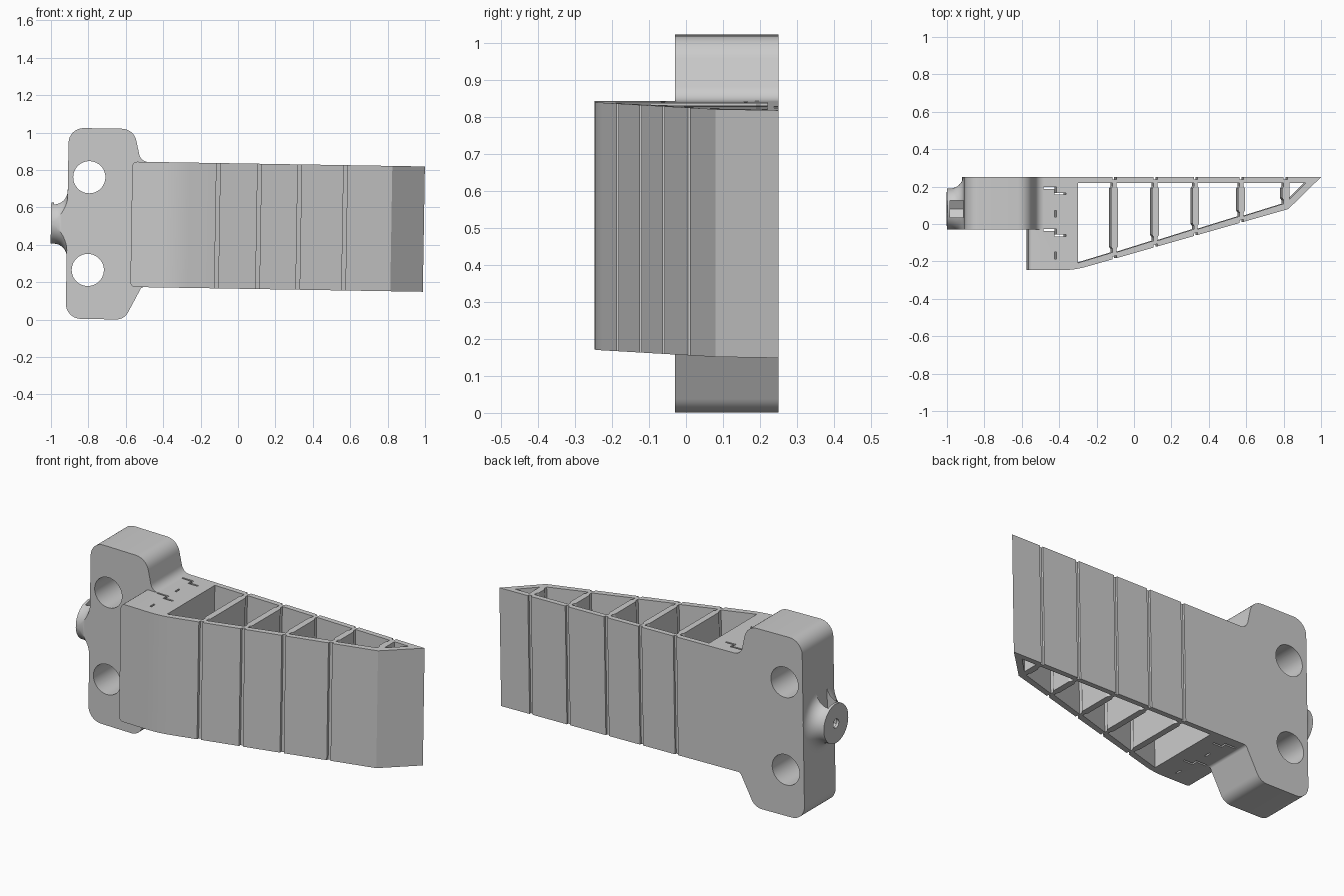
import bpy, bmesh, math
from mathutils import Vector, Matrix

cube = bpy.data.objects.get("Cube")
if cube:
    bpy.data.objects.remove(cube, do_unlink=True)

grey = bpy.data.materials.new("plain grey")
grey.use_nodes = True
COLOUR = (0.6, 0.6, 0.6, 1)
grey.diffuse_color = COLOUR
grey.node_tree.nodes["Principled BSDF"].inputs["Base Color"].default_value = COLOUR

HALF = 0.335                       # half height of the finger
TILT = Matrix.Translation((0, 0, 0.515)) @ Matrix.Rotation(0.0165, 4, 'Y') \
    @ Matrix.Translation((0, 0, -0.015))


def finish(name, bm):
    bmesh.ops.recalc_face_normals(bm, faces=bm.faces)
    me = bpy.data.meshes.new(name)
    bm.to_mesh(me)
    bm.free()
    me.materials.append(grey)
    ob = bpy.data.objects.new(name, me)
    bpy.context.collection.objects.link(ob)
    return ob


def prism(bm, pts, lo, hi, axis='Z'):
    """Extrude a closed outline along z, or an x-z outline along y."""
    place = (lambda p, h: (p[0], p[1], h)) if axis == 'Z' else (lambda p, h: (p[0], h, p[1]))
    a = [bm.verts.new(place(p, lo)) for p in pts]
    b = [bm.verts.new(place(p, hi)) for p in pts]
    bm.faces.new(a)
    bm.faces.new(b[::-1])
    for i in range(len(pts)):
        j = (i + 1) % len(pts)
        bm.faces.new((a[i], b[i], b[j], a[j]))


def rounded(corners, steps=8):
    """Replace each (x, y, radius) corner by a tangent arc."""
    out = []
    for i, (x, y, r) in enumerate(corners):
        p = Vector((x, y))
        if r == 0:
            out.append(p)
            continue
        u = (Vector(corners[i - 1][:2]) - p).normalized()
        v = (Vector(corners[(i + 1) % len(corners)][:2]) - p).normalized()
        half = u.angle(v) / 2
        c = p + (u + v).normalized() * r / math.sin(half)
        t = r / math.tan(half)
        s, e = p + u * t - c, p + v * t - c
        out += [c + s.slerp(e, k / steps).normalized() * r for k in range(steps + 1)]
    return out


def boolean(ob, other, op):
    m = ob.modifiers.new(op, 'BOOLEAN')
    m.operation, m.object, m.solver = op, other, 'EXACT'
    bpy.context.view_layer.objects.active = ob
    bpy.ops.object.modifier_apply(modifier=m.name)
    bpy.data.objects.remove(other, do_unlink=True)


# Finger body: tapered outline, rounded top and bottom edges at the root
X0, Y0, Y1 = -0.57, -0.247, 0.25
bm = bmesh.new()
prism(bm, rounded([(X0, Y0, 0), (-0.325, Y0, 0.5), (0.82, 0.08, 0), (0.994, Y1, 0), (X0, Y1, 0)]),
      -HALF, HALF)
root = [e for e in bm.edges if all(v.co.x < X0 + 0.001 for v in e.verts)
        and abs(e.verts[0].co.z - e.verts[1].co.z) < 0.001]
bmesh.ops.bevel(bm, geom=root, offset=0.025, segments=4, profile=0.5, affect='EDGES')
body = finish("gripper_finger", bm)

# Mounting block with filleted shoulders
bm = bmesh.new()
prism(bm, rounded([(-0.913, 0.51, 0.08), (-0.565, 0.51, 0.08), (-0.525, HALF, 0.05),
                   (-0.42, HALF, 0), (-0.42, -HALF, 0), (-0.51, -HALF, 0.02),
                   (-0.60, -0.51, 0.07), (-0.913, -0.51, 0.08)]), -0.03, Y1, 'Y')
boolean(body, finish("mounting_block", bm), 'UNION')


# Open cells between necked ribs
def front(x):                      # outer sloping face
    return 0.08 + (x - 0.82) * 0.2845


def rib_side(x, side):
    lo, hi, neck = front(x) + 0.033, 0.22, 0.03
    xn, xw = x + side * 0.01, x + side * 0.018
    return [(xn, lo), (xn, lo + neck * 0.6), (xw, lo + neck),
            (xw, hi - neck), (xn, hi - neck * 0.6), (xn, hi)]


ribs = [-0.11, 0.11, 0.325, 0.57, 0.805]
bm = bmesh.new()
left = [(-0.305, -0.208), (-0.305, 0.22)]
for x in ribs:
    # outline runs up the left side, then down the rib on the right
    prism(bm, left + rib_side(x, -1)[::-1], -1, 1)
    left = rib_side(x, 1)
prism(bm, [(0.825, 0.13), (0.915, 0.22), (0.825, 0.22)], -1, 1)

# Hinge grooves on both outer faces
for x in ribs:
    prism(bm, [(x - 0.01, 0.238), (x + 0.01, 0.238), (x + 0.01, 0.3), (x - 0.01, 0.3)], -1, 1)
    if x < 0.8:
        prism(bm, [(x + dx, front(x + dx) + dy) for dx, dy in
                   ((-0.01, 0.013), (0.01, 0.013), (0.01, -0.05), (-0.01, -0.05))], -1, 1)

# Thin slits through the solid root
T = 0.005
for y in (0.177, -0.047):
    prism(bm, [(-0.49, y + 0.02), (-0.42, y + 0.02), (-0.42, y - 0.01), (-0.37, y - 0.01),
               (-0.37, y - 0.02), (-0.43, y - 0.02), (-0.43, y + 0.01), (-0.49, y + 0.01)], -1, 1)
    prism(bm, [(-0.425 + a * T, y - 0.122 + b * 0.018) for a, b in
               ((-1, -1), (1, -1), (1, 1), (-1, 1))], -1, 1)
boolean(body, finish("cell_cutter", bm), 'DIFFERENCE')

# Two bolt holes
bm = bmesh.new()
for z in (0.248, -0.248):
    ring = [2 * math.pi * k / 48 for k in range(48)]
    prism(bm, [(-0.799 + 0.086 * math.cos(a), z + 0.086 * math.sin(a)) for a in ring], -0.2, 0.4, 'Y')
boolean(body, finish("bolt_hole_cutter", bm), 'DIFFERENCE')

# Flared boss, trimmed flush with the block's front and back
BY = 0.08
bm = bmesh.new()
profile = [(-1.0, 0.0), (-1.0, 0.11)]
for k in range(9):
    a = math.pi / 2 * k / 8
    profile.append((-0.983 + 0.07 * math.sin(a), 0.18 - 0.07 * math.cos(a)))
profile += [(-0.88, 0.18), (-0.88, 0.0)]
vs = [bm.verts.new((x, BY + r, 0)) for x, r in profile]
es = [bm.edges.new(p) for p in zip(vs, vs[1:])]
bmesh.ops.spin(bm, geom=vs + es, cent=(0, BY, 0), axis=(1, 0, 0), angle=2 * math.pi, steps=48)
bmesh.ops.remove_doubles(bm, verts=bm.verts, dist=0.0005)
for y, n in ((-0.0295, -1), (0.2495, 1)):
    cut = bmesh.ops.bisect_plane(bm, geom=bm.verts[:] + bm.edges[:] + bm.faces[:],
                                 plane_co=(0, y, 0), plane_no=(0, n, 0), clear_outer=True)
    rim = [e for e in cut["geom_cut"] if isinstance(e, bmesh.types.BMEdge) and e.is_boundary]
    bmesh.ops.holes_fill(bm, edges=rim)
boss = finish("boss", bm)

# Nut pocket open at the top, and the screw hole along the boss
bm = bmesh.new()
W = 0.046
nut = [(BY - W, 0.3), (BY - W, -0.026), (BY, -0.053), (BY + W, -0.026), (BY + W, 0.3)]
a, b = ([bm.verts.new((x, y, z)) for y, z in nut] for x in (-0.985, -0.914))
bm.faces.new(a)
bm.faces.new(b[::-1])
for i in range(5):
    j = (i + 1) % 5
    bm.faces.new((a[i], b[i], b[j], a[j]))
boolean(boss, finish("nut_cutter", bm), 'DIFFERENCE')
bm = bmesh.new()
bmesh.ops.create_cone(bm, cap_ends=True, segments=24, radius1=0.025, radius2=0.025, depth=0.2,
                      matrix=Matrix.Translation((-1.02, BY, 0)) @ Matrix.Rotation(math.pi / 2, 4, 'Y'))
boolean(boss, finish("screw_cutter", bm), 'DIFFERENCE')

# Slight tilt of the whole model, smooth rounds with sharp edges kept
for ob in (body, boss):
    ob.data.transform(TILT)
    bpy.ops.object.select_all(action='DESELECT')
    ob.select_set(True)
    bpy.context.view_layer.objects.active = ob
    bpy.ops.object.shade_smooth_by_angle(angle=math.radians(25))
